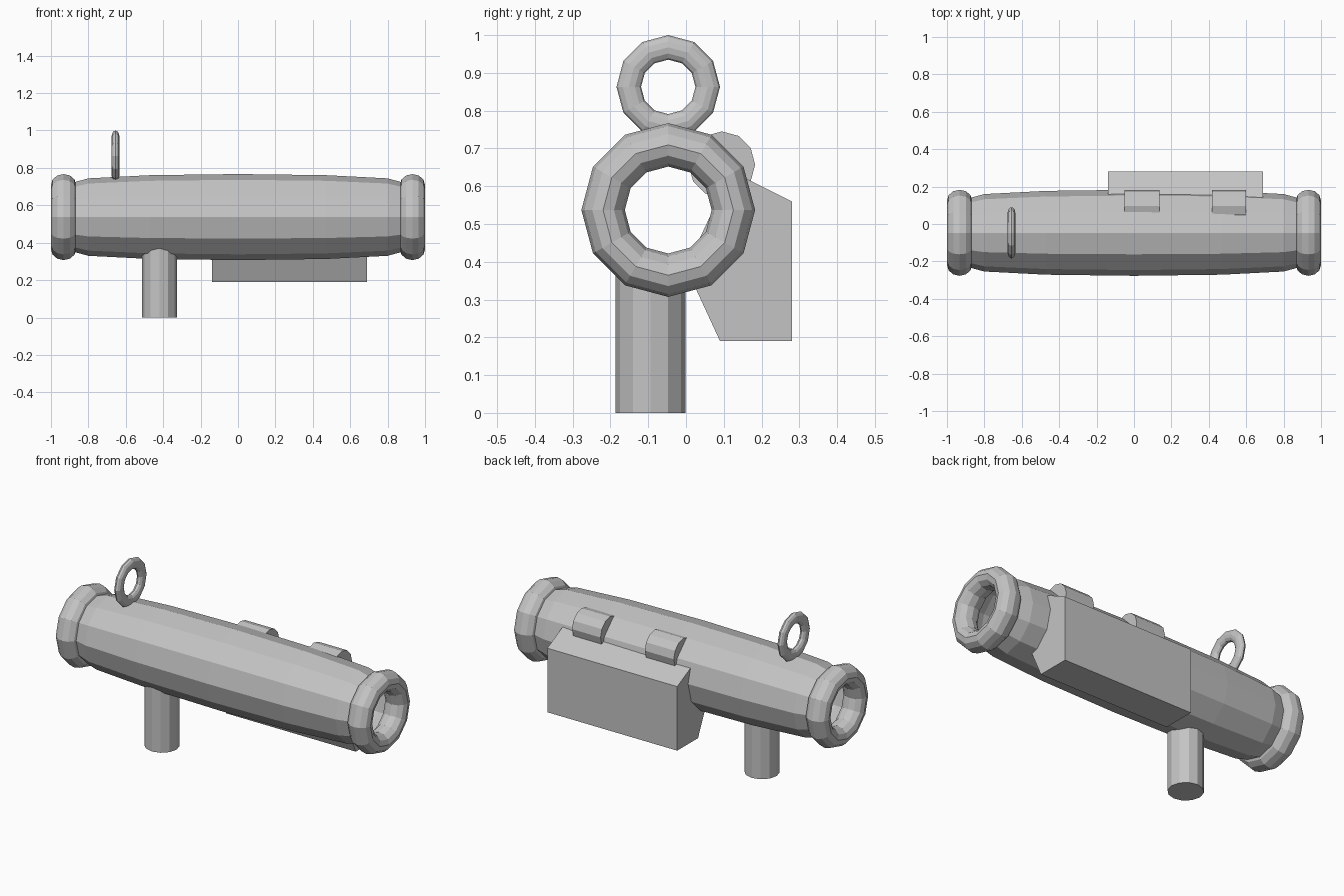
import bpy, bmesh, math
from math import cos, sin, tau

cube = bpy.data.objects.get("Cube")
if cube:
    bpy.data.objects.remove(cube, do_unlink=True)

grey = bpy.data.materials.new("plain grey")
grey.use_nodes = True
grey.diffuse_color = (0.55, 0.55, 0.55, 1)
grey.node_tree.nodes["Principled BSDF"].inputs["Base Color"].default_value = (0.55, 0.55, 0.55, 1)

SIDES = 12
AXIS_Y, AXIS_Z = -0.047, 0.537


def finish(name, bm, location=(0, 0, 0)):
    bmesh.ops.recalc_face_normals(bm, faces=bm.faces)
    mesh = bpy.data.meshes.new(name)
    bm.to_mesh(mesh)
    bm.free()
    mesh.materials.append(grey)
    obj = bpy.data.objects.new(name, mesh)
    obj.location = location
    bpy.context.collection.objects.link(obj)
    return obj


def lathe_x(name, profile, location, closed=False):
    """Turn (x, radius) points around the x axis."""
    bm = bmesh.new()
    rings = [[bm.verts.new((x, r * cos(tau * i / SIDES), r * sin(tau * i / SIDES)))
              for i in range(SIDES)] for x, r in profile]
    pairs = list(zip(rings, rings[1:]))
    if closed:
        pairs.append((rings[-1], rings[0]))
    for a, b in pairs:
        for i in range(SIDES):
            j = (i + 1) % SIDES
            bm.faces.new((a[i], a[j], b[j], b[i]))
    return finish(name, bm, location)


def ring(name, major, radial, width, location):
    section = [(width * sin(tau * k / SIDES), major + radial * cos(tau * k / SIDES))
               for k in range(SIDES)]
    return lathe_x(name, section, location, closed=True)


def prism_x(name, outline, x0, x1):
    """Extrude a (y, z) outline from x0 to x1."""
    bm = bmesh.new()
    face = bm.faces.new([bm.verts.new((x0, y, z)) for y, z in outline])
    new = bmesh.ops.extrude_face_region(bm, geom=[face])["geom"]
    bmesh.ops.translate(bm, vec=(x1 - x0, 0, 0),
                        verts=[v for v in new if isinstance(v, bmesh.types.BMVert)])
    return finish(name, bm)


def circle(cx, cy, r):
    return [(cx + r * cos(tau * i / SIDES), cy + r * sin(tau * i / SIDES)) for i in range(SIDES)]


# Hollow barrel with a slight bulge
half = [(0.93, 0.173), (0.87, 0.188), (0.8, 0.207), (0.47, 0.224)]
barrel = [(-x, r) for x, r in half] + [(0, 0.23)] + half[::-1]
lathe_x("barrel_tube", barrel, (0, AXIS_Y, AXIS_Z))

# Rounded rims on both ends
for side, x in (("right", -0.9325), ("left", 0.9325)):
    ring("end_rim_" + side, 0.1725, 0.0575, 0.0675, (x, AXIS_Y, AXIS_Z))

# Sight ring on top
ring("sight_ring", 0.1045, 0.0325, 0.021, (-0.655, AXIS_Y, 0.863))

# Round grip underneath
bm = bmesh.new()
bmesh.ops.create_cone(bm, cap_ends=True, segments=SIDES, radius1=0.093, radius2=0.093, depth=0.39)
finish("grip", bm, (-0.42, -0.094, 0.195))

# Box hung behind the barrel
prism_x("rear_box", [(0.09, 0.19), (0.28, 0.19), (0.28, 0.56), (0.12, 0.64), (0, 0.385)], -0.14, 0.69)

# Hinge rolls along the top of the box
for name, x0, x1 in (("hinge_right", -0.05, 0.135), ("hinge_left", 0.418, 0.6)):
    prism_x(name, circle(0.095, 0.657, 0.088), x0, x1)
